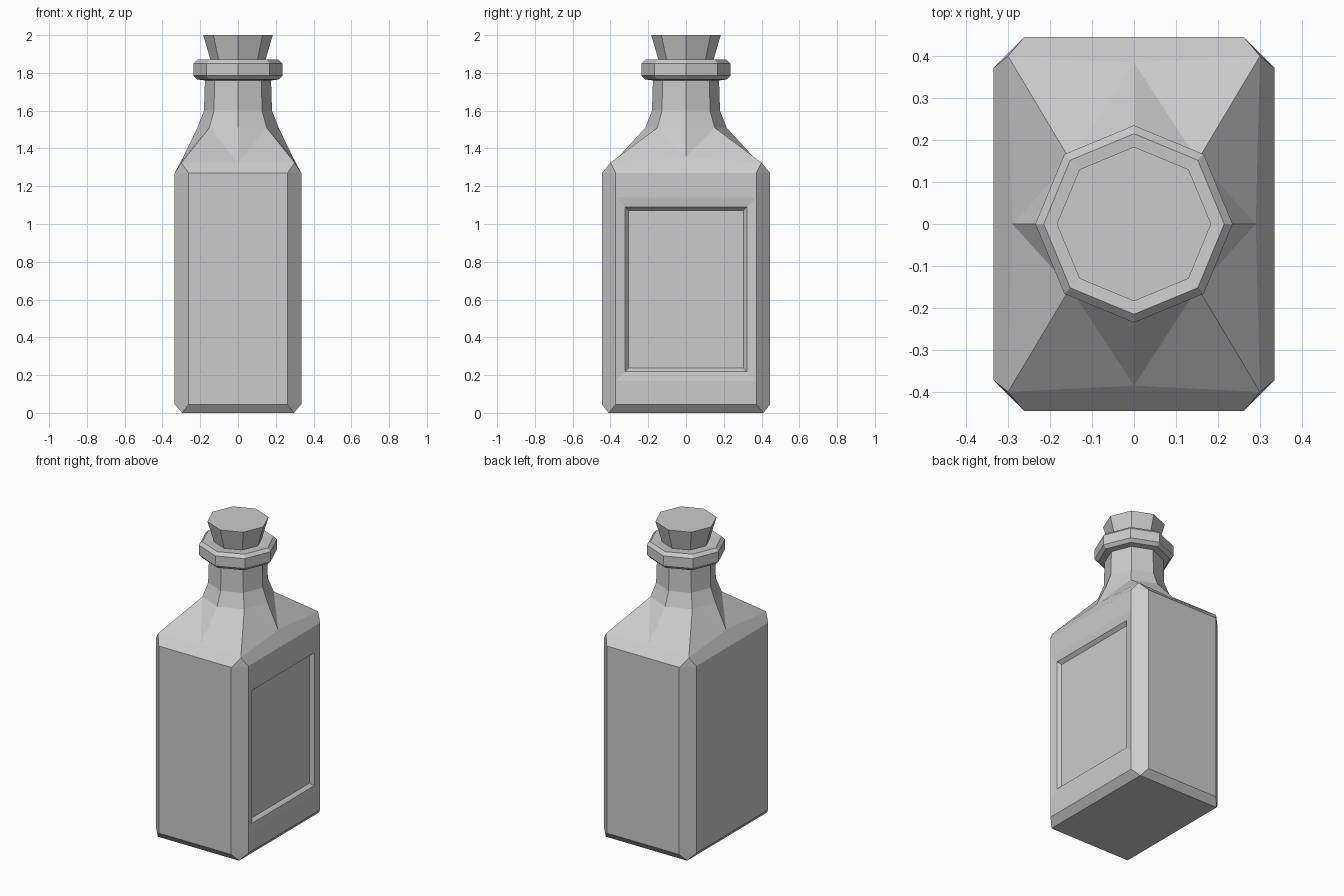
import bpy, bmesh
from math import radians

cube = bpy.data.objects.get("Cube")
if cube:
    bpy.data.objects.remove(cube)

grey = bpy.data.materials.new("plain grey")
grey.use_nodes = True
colour = (0.6, 0.6, 0.6, 1)
grey.diffuse_color = colour
grey.node_tree.nodes["Principled BSDF"].inputs["Base Color"].default_value = colour


def ring(z, hx, hy, chamfer=0, mx=None, my=None, mz=0):
    """Twelve points: two per corner, one in the middle of each side."""
    mx, my, c = mx or hx, my or hy, chamfer
    return [(mx, 0, z + mz), (hx, hy - c, z), (hx - c, hy, z),
            (0, my, z), (-hx + c, hy, z), (-hx, hy - c, z),
            (-mx, 0, z + mz), (-hx, -hy + c, z), (-hx + c, -hy, z),
            (0, -my, z), (hx - c, -hy, z), (hx, -hy + c, z)]


def octagon(z, r):
    return ring(z, r * 0.707, r * 0.707, 0, r, r)


def loft(rings, split=None):
    """Join rings; the span above ring number split is cut into triangles."""
    bm = bmesh.new()
    loops = [[bm.verts.new(p) for p in points] for points in rings]
    for k, (a, b) in enumerate(zip(loops, loops[1:])):
        for i in range(12):
            j = (i + 1) % 12
            if k == split and i % 3 == 0:
                faces = [(a[i], a[j], b[j]), (a[i], b[j], b[i])]
            elif k == split and i % 3 == 2:
                faces = [(a[i], a[j], b[i]), (a[j], b[j], b[i])]
            else:
                faces = [(a[i], a[j], b[j], b[i])]
            for f in faces:
                bm.faces.new(f)
    bm.faces.new(loops[0][::-1])
    bm.faces.new(loops[-1])
    bmesh.ops.remove_doubles(bm, verts=bm.verts[:], dist=0.0005)
    bmesh.ops.recalc_face_normals(bm, faces=bm.faces[:])
    return bm


def finish(bm, name):
    bmesh.ops.dissolve_limit(bm, angle_limit=radians(0.5),
                             verts=bm.verts[:], edges=bm.edges[:])
    mesh = bpy.data.meshes.new(name)
    bm.to_mesh(mesh)
    bm.free()
    mesh.materials.append(grey)
    obj = bpy.data.objects.new(name, mesh)
    bpy.context.collection.objects.link(obj)
    return obj


# Bottle: chamfered box, shoulder, neck and lip
W, D, C = 0.335, 0.445, 0.073
rings = [ring(0, 0.295, 0.41)]
rings += [ring(z, W, D, C) for z in (0.045, 0.17, 1.14, 1.27)]
rings.append(ring(1.325, 0.3, 0.4, 0, 0.29, 0.385, 0.03))
rings += [octagon(z, r) for z, r in (
    (1.51, 0.215), (1.6, 0.18), (1.76, 0.175),
    (1.765, 0.215), (1.785, 0.235), (1.85, 0.235),
    (1.87, 0.215), (1.865, 0.148))]
bottle = loft(rings, split=5)

# Sunken label panel on one wide side
panel = [f for f in bottle.faces
         if f.normal.x > 0.99 and 0.3 < f.calc_center_median().z < 1]
bmesh.ops.inset_region(bottle, faces=panel, thickness=0.05, depth=-0.008,
                       use_even_offset=True)
bmesh.ops.inset_region(bottle, faces=panel, thickness=0.018, depth=-0.022,
                       use_even_offset=True)
finish(bottle, "bottle")

# Tapered stopper
finish(loft([octagon(1.85, 0.14), octagon(2.0, 0.184)]), "stopper")
